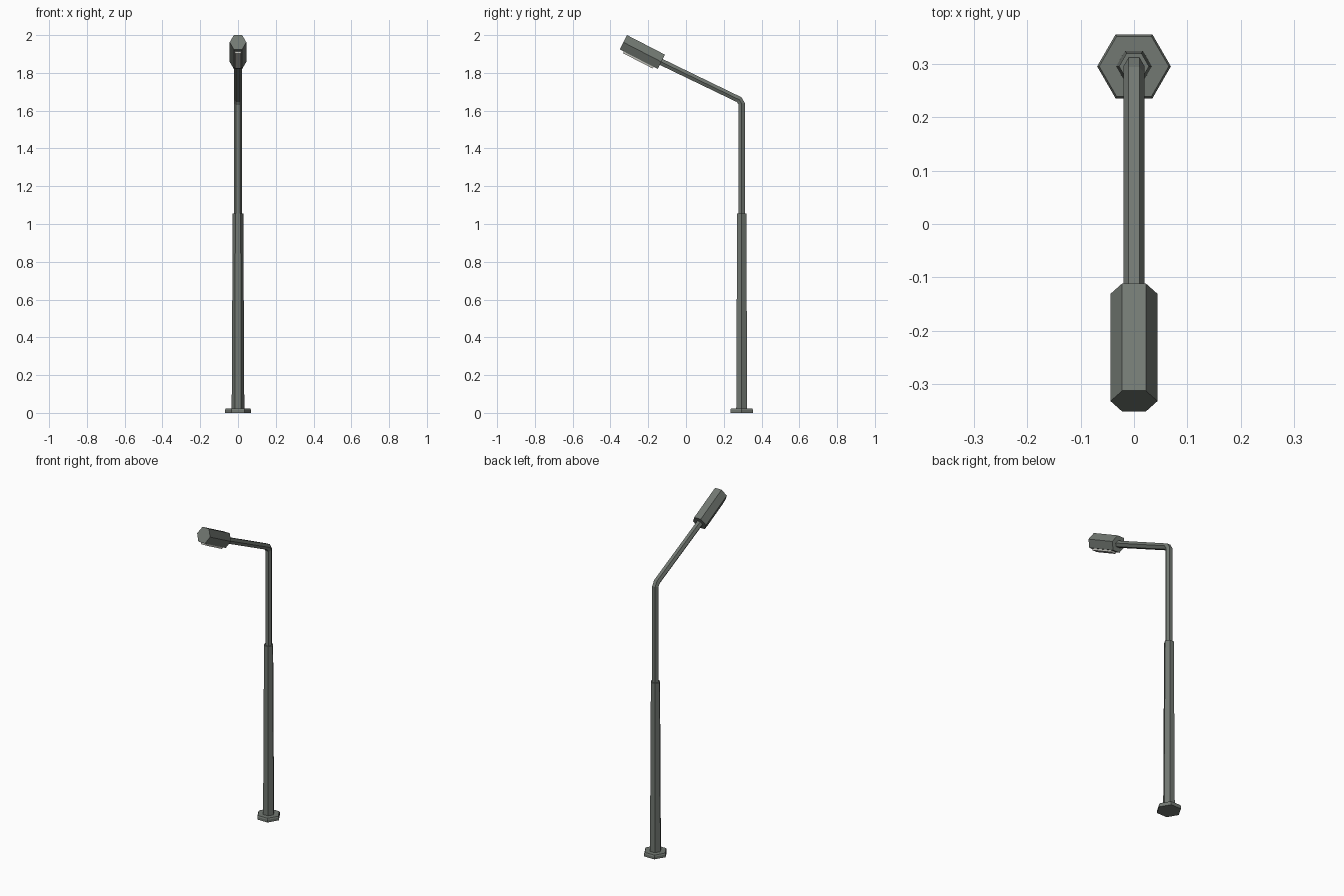
import bpy, bmesh
from math import cos, sin, pi, radians
from mathutils import Vector

if "Cube" in bpy.data.objects:
    bpy.data.objects.remove(bpy.data.objects["Cube"])

POLE_Y = 0.295


def material(name, color):
    m = bpy.data.materials.new(name)
    m.diffuse_color = color
    m.use_nodes = True
    m.node_tree.nodes["Principled BSDF"].inputs["Base Color"].default_value = m.diffuse_color
    return m


metal = material("grey_green_metal", (0.17, 0.19, 0.17, 1))
glass = material("pale_lens", (0.6, 0.6, 0.55, 1))


def loft(name, rings, mat):
    """Skin a list of equal-length point rings and cap both ends."""
    bm = bmesh.new()
    loops = [[bm.verts.new(p) for p in ring] for ring in rings]
    n = len(loops[0])
    for a, b in zip(loops, loops[1:]):
        for i in range(n):
            j = (i + 1) % n
            bm.faces.new((a[i], a[j], b[j], b[i]))
    bm.faces.new(loops[0])
    bm.faces.new(loops[-1])
    bmesh.ops.recalc_face_normals(bm, faces=bm.faces[:])
    me = bpy.data.meshes.new(name)
    bm.to_mesh(me)
    bm.free()
    me.materials.append(mat)
    ob = bpy.data.objects.new(name, me)
    bpy.context.collection.objects.link(ob)
    return ob


def hexagon(y, z, rx, tilt=0.0, ry=None):
    """Hexagon with corners on x; its plane is tipped about x by tilt."""
    ry = rx if ry is None else ry
    out = Vector((0, cos(tilt), sin(tilt)))
    return [Vector((rx * cos(k * pi / 3), y, z)) + out * ry * sin(k * pi / 3)
            for k in range(6)]


# Base flange with a chamfered rim
loft("base_flange", [hexagon(POLE_Y, z, r) for z, r in
                     ((0, 0.069), (0.016, 0.069), (0.024, 0.065))], metal)

# Tapered lower pole
loft("lower_pole", [hexagon(POLE_Y, 0.02, 0.0335),
                    hexagon(POLE_Y, 1.055, 0.028)], metal)

# Upper pole bending into the sloping arm
R = 0.02
ARM = radians(64.2)
loft("upper_pole_and_arm", [
    hexagon(POLE_Y, 1.04, R),
    hexagon(POLE_Y, 1.636, R, ARM * 0.25),
    hexagon(0.282, 1.658, R, ARM * 0.75),
    hexagon(-0.15, 1.867, R, ARM),
], metal)

# Lamp head: hexagonal prism along the head axis
SLOPE = radians(27.3)
axis = Vector((0, -cos(SLOPE), sin(SLOPE)))
up = Vector((0, sin(SLOPE), cos(SLOPE)))
HALF_H, LENGTH = 0.0425, 0.226
front = Vector((0, -0.312, 2.0)) - up * HALF_H
back = front - axis * LENGTH
loft("lamp_head", [hexagon(p.y, p.z, 0.044, pi / 2 - SLOPE, HALF_H / sin(pi / 3))
                   for p in (back, front)], metal)


# Shallow lens below the head
def lens_ring(depth, half_w, inset):
    c = (front + back) / 2 - up * (HALF_H + depth)
    h = LENGTH / 2 - inset
    return [c + axis * (h * s) + Vector((half_w * t, 0, 0))
            for s, t in ((1, 1), (1, -1), (-1, -1), (-1, 1))]


loft("lamp_lens", [lens_ring(-0.005, 0.019, 0.02),
                   lens_ring(0.01, 0.016, 0.026)], glass)
